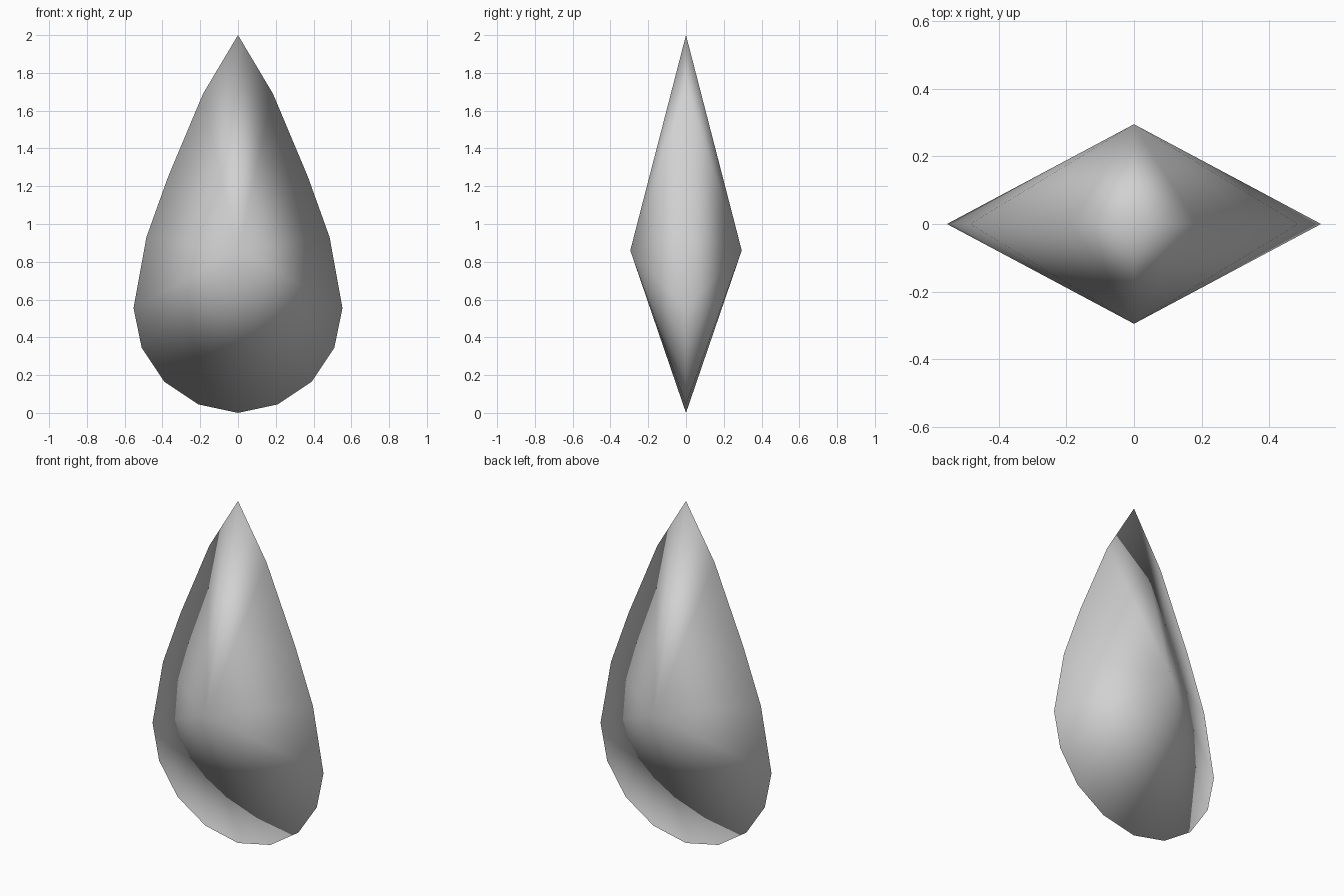
import bpy
import bmesh

cube = bpy.data.objects.get("Cube")
if cube:
    bpy.data.objects.remove(cube, do_unlink=True)

# Right half of the teardrop rim as (x, z), from bottom tip to top tip
HALF_RIM = [(0, 0), (0.21, 0.045), (0.39, 0.165), (0.51, 0.345), (0.553, 0.555),
            (0.485, 0.93), (0.37, 1.25), (0.185, 1.69), (0, 2)]
PEAK_HEIGHT = 0.86
PEAK_DEPTH = 0.295


def make_material(name, colour):
    mat = bpy.data.materials.new(name)
    mat.use_nodes = True
    mat.diffuse_color = colour
    mat.node_tree.nodes["Principled BSDF"].inputs["Base Color"].default_value = colour
    return mat


def make_teardrop(name, material):
    """Closed teardrop rim joined by triangle fans to a front and a back peak."""
    bm = bmesh.new()
    mirrored = [(-x, z) for x, z in reversed(HALF_RIM[1:-1])]
    rim = [bm.verts.new((x, 0, z)) for x, z in HALF_RIM + mirrored]
    for side in (-1, 1):
        peak = bm.verts.new((0, side * PEAK_DEPTH, PEAK_HEIGHT))
        for a, b in zip(rim, rim[1:] + rim[:1]):
            bm.faces.new((a, b, peak))
    bmesh.ops.recalc_face_normals(bm, faces=bm.faces)
    for face in bm.faces:
        face.smooth = True
    mesh = bpy.data.meshes.new(name)
    bm.to_mesh(mesh)
    bm.free()
    mesh.materials.append(material)
    obj = bpy.data.objects.new(name, mesh)
    bpy.context.collection.objects.link(obj)
    return obj


make_teardrop("teardrop_gem", make_material("light_grey", (0.64, 0.64, 0.64, 1)))
